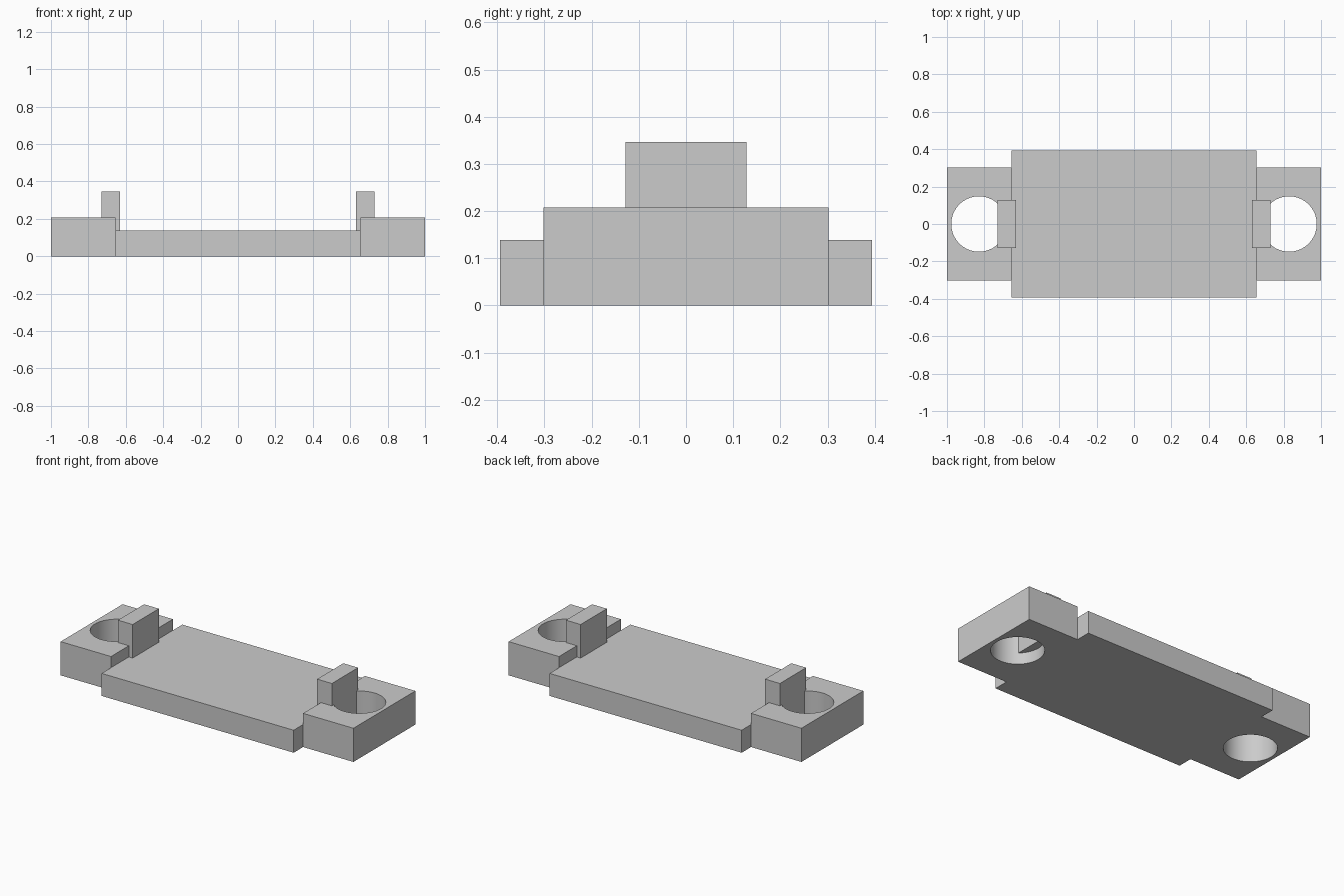
import bpy
import math

cube = bpy.data.objects.get("Cube")
if cube:
    bpy.data.objects.remove(cube, do_unlink=True)

# One plain material for the whole bracket
grey = bpy.data.materials.new("light grey")
grey.use_nodes = True
colour = (0.6, 0.6, 0.6, 1)
grey.diffuse_color = colour
grey.node_tree.nodes["Principled BSDF"].inputs["Base Color"].default_value = colour


def box(name, x, y, z):
    """Box spanning the given (low, high) ranges."""
    spans = (x, y, z)
    bpy.ops.mesh.primitive_cube_add(size=1)
    obj = bpy.context.object
    obj.name = name
    for v in obj.data.vertices:
        v.co = [lo + (c + 0.5) * (hi - lo) for c, (lo, hi) in zip(v.co, spans)]
    obj.data.materials.append(grey)
    return obj


def drill(obj, x, radius):
    """Cut a vertical round hole through the object."""
    bpy.ops.mesh.primitive_cylinder_add(vertices=64, radius=radius, depth=2, location=(x, 0, 0))
    cutter = bpy.context.object
    cutter.hide_render = True
    cutter.data.materials.append(grey)
    mod = obj.modifiers.new("hole", 'BOOLEAN')
    mod.operation = 'DIFFERENCE'
    mod.solver = 'EXACT'
    mod.object = cutter
    bpy.ops.object.select_all(action='DESELECT')
    bpy.context.view_layer.objects.active = obj
    obj.select_set(True)
    bpy.ops.object.modifier_apply(modifier=mod.name)
    bpy.data.objects.remove(cutter, do_unlink=True)
    bpy.ops.object.shade_smooth_by_angle(angle=math.radians(30))


# Flat plate between the two ends
END = 0.656
box("base_plate", (-END, END), (-0.394, 0.394), (0, 0.139))

# Each end: a drilled block with an upright tab reaching into the hole
for side, s in (("left", 1), ("right", -1)):
    block = box(side + "_end_block", sorted((s * END, s)), (-0.302, 0.302), (0, 0.208))
    drill(block, s * 0.829, 0.148)
    box(side + "_tab", sorted((s * 0.63, s * 0.731)), (-0.128, 0.128), (0.07, 0.346))
